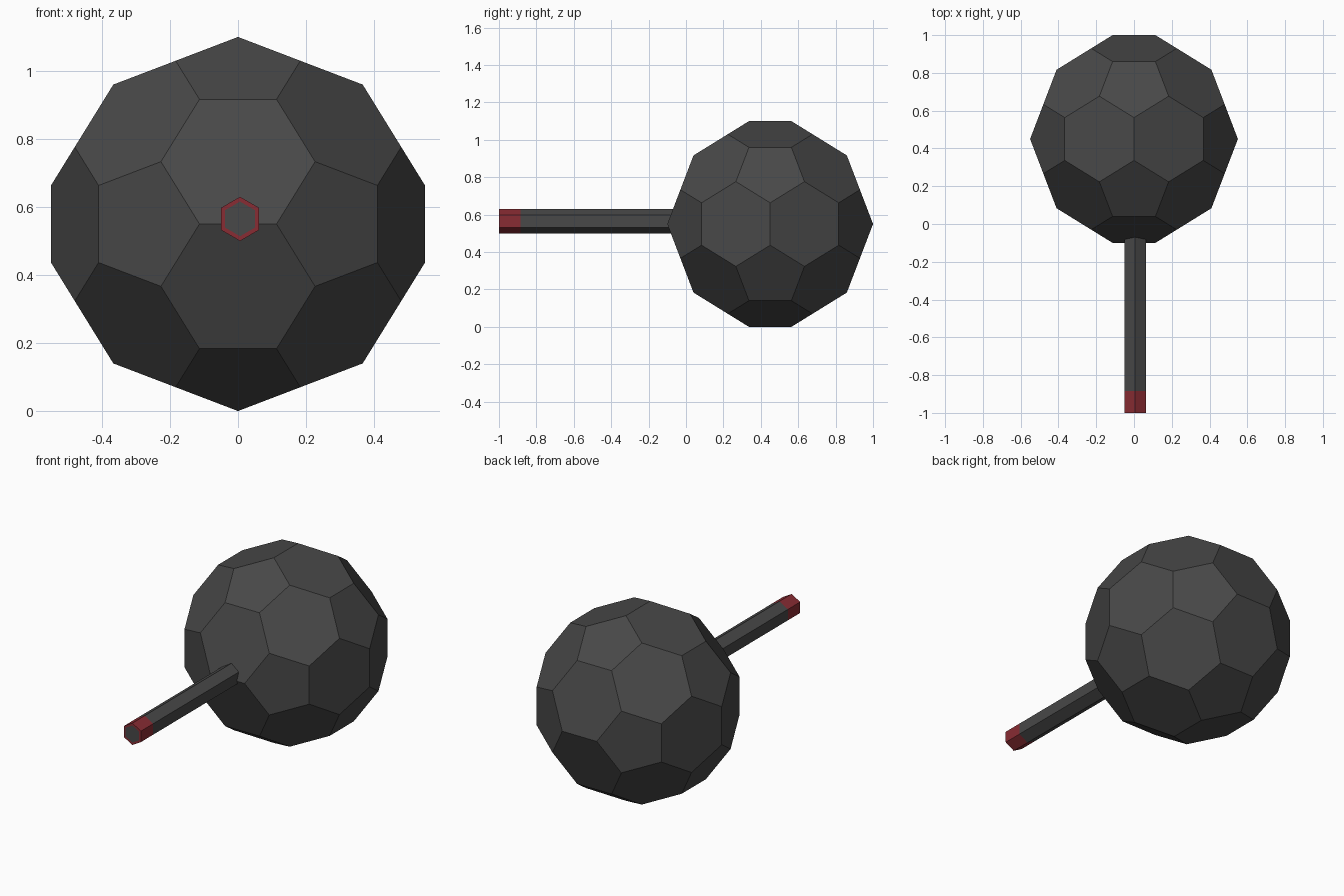
import bpy, bmesh, math
from mathutils import Vector

if "Cube" in bpy.data.objects:
    bpy.data.objects.remove(bpy.data.objects["Cube"])


def material(name, rgb):
    m = bpy.data.materials.new(name)
    m.diffuse_color = (*rgb, 1)
    m.use_nodes = True
    m.node_tree.nodes["Principled BSDF"].inputs["Base Color"].default_value = m.diffuse_color
    return m


charcoal = material("charcoal", (0.065, 0.065, 0.065))
red = material("dark_red", (0.25, 0.025, 0.033))


def add_object(name, bm, mats):
    bmesh.ops.recalc_face_normals(bm, faces=bm.faces)
    mesh = bpy.data.meshes.new(name)
    bm.to_mesh(mesh)
    bm.free()
    for m in mats:
        mesh.materials.append(m)
    obj = bpy.data.objects.new(name, mesh)
    bpy.context.collection.objects.link(obj)
    return obj


# Ball: truncated icosahedron, from the third-points of icosahedron edges
phi = (1 + math.sqrt(5)) / 2
corners = []
for a in (-1, 1):
    for b in (-phi, phi):
        corners += [Vector((0, a, b)), Vector((a, b, 0)), Vector((b, 0, a))]
centre = Vector((0, 0.45, 0.55))
scale = 0.55 / (3 * phi)
bm = bmesh.new()
for p in corners:
    for q in corners:
        if p is not q and (p - q).length < 2.01:
            bm.verts.new(centre + (2 * p + q) * scale)
bmesh.ops.convex_hull(bm, input=bm.verts[:])
bmesh.ops.dissolve_limit(bm, angle_limit=0.05, verts=bm.verts[:], edges=bm.edges[:])
add_object("ball", bm, [charcoal])


# Hexagonal fuse rod with a red end band and a charcoal core on the end face
def hexagon(bm, y, radius):
    return [bm.verts.new((0.006 + radius * math.sin(i * math.pi / 3), y,
                          0.565 + radius * math.cos(i * math.pi / 3))) for i in range(6)]


bm = bmesh.new()
rings = [hexagon(bm, y, r) for y, r in
         ((0.02, 0.065), (-0.885, 0.065), (-1.0, 0.065), (-1.0, 0.051))]
for k in range(3):
    for i in range(6):
        j = (i + 1) % 6
        f = bm.faces.new((rings[k][i], rings[k][j], rings[k + 1][j], rings[k + 1][i]))
        f.material_index = 1 if k > 0 else 0
bm.faces.new(rings[0])
bm.faces.new(rings[3])
add_object("fuse_rod", bm, [charcoal, red])
